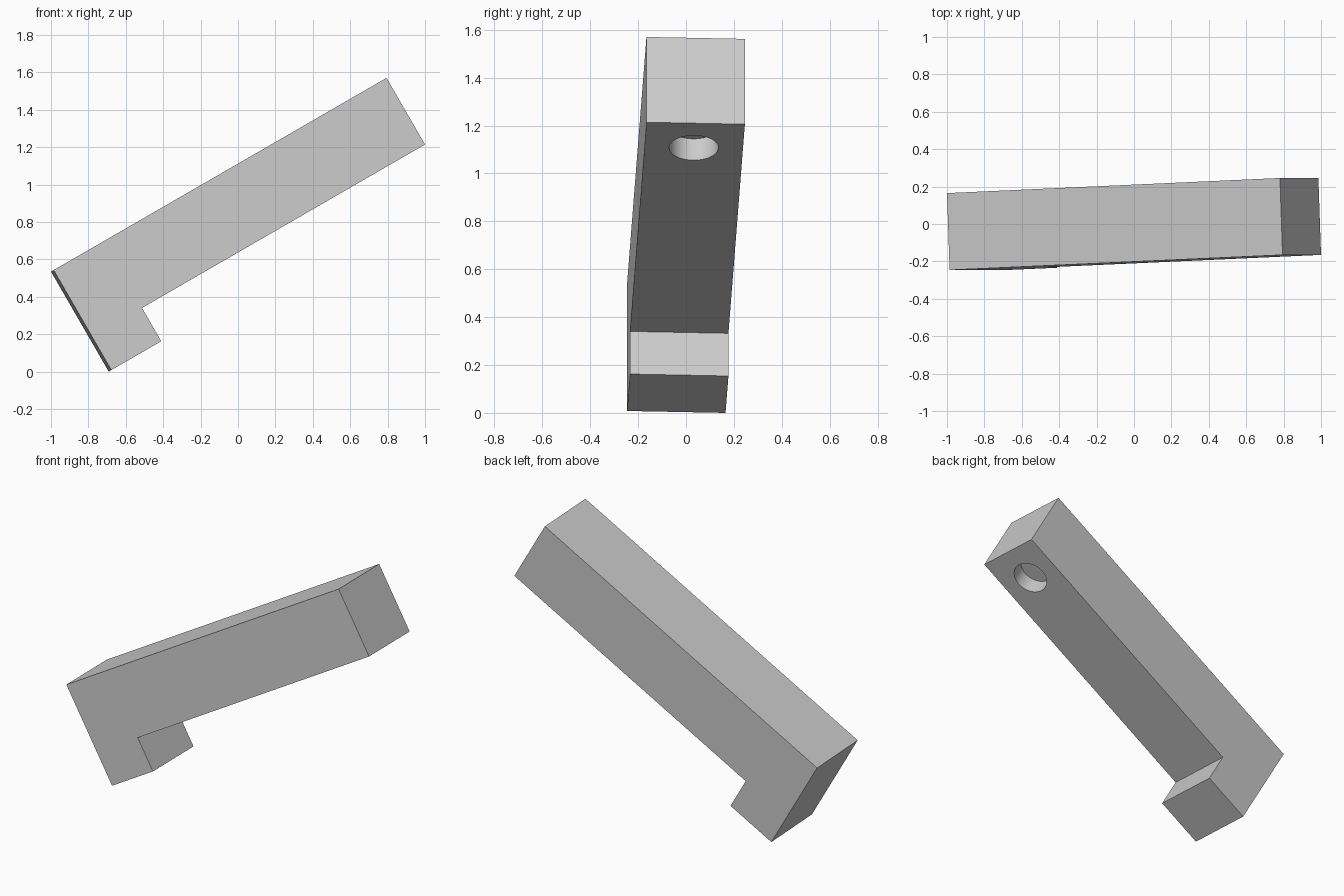
import bpy
import bmesh
from math import radians
from mathutils import Matrix, Vector

cube = bpy.data.objects.get("Cube")
if cube:
    bpy.data.objects.remove(cube, do_unlink=True)

LENGTH = 2.057            # bar length; other sizes are fractions of it
WIDTH = 0.2 * LENGTH      # square bar section
HOLE_RADIUS = 0.05 * LENGTH
HOLE_DEPTH = 0.05 * LENGTH

# Plain grey material
grey = bpy.data.materials.new("plain_grey")
grey.use_nodes = True
colour = (0.6, 0.6, 0.6, 1)
grey.diffuse_color = colour
grey.node_tree.nodes["Principled BSDF"].inputs["Base Color"].default_value = colour


def add_object(name, bm):
    bmesh.ops.recalc_face_normals(bm, faces=bm.faces[:])
    mesh = bpy.data.meshes.new(name)
    bm.to_mesh(mesh)
    bm.free()
    mesh.materials.append(grey)
    obj = bpy.data.objects.new(name, mesh)
    bpy.context.collection.objects.link(obj)
    return obj


# Bar with a short hooked foot: L-shaped profile extruded across the width
profile = [(0, 0), (0.15, 0), (0.15, 0.1), (1, 0.1), (1, 0.3), (0, 0.3)]
bm = bmesh.new()
face = bm.faces.new([bm.verts.new((x * LENGTH, 0, z * LENGTH)) for x, z in profile])
side = bmesh.ops.extrude_face_region(bm, geom=[face])["geom"]
bmesh.ops.translate(bm, vec=(0, WIDTH, 0),
                    verts=[v for v in side if isinstance(v, bmesh.types.BMVert)])
bar = add_object("hooked_bar", bm)

# Shallow blind hole in the underside near the far end
bm = bmesh.new()
bmesh.ops.create_cone(bm, cap_ends=True, segments=64, radius1=HOLE_RADIUS,
                      radius2=HOLE_RADIUS, depth=2 * HOLE_DEPTH,
                      matrix=Matrix.Translation((0.9 * LENGTH, WIDTH / 2, 0.1 * LENGTH)))
cutter = add_object("hole_cutter", bm)
cutter.hide_render = True

bpy.context.view_layer.objects.active = bar
bar.select_set(True)
cut = bar.modifiers.new("hole", 'BOOLEAN')
cut.operation = 'DIFFERENCE'
cut.solver = 'EXACT'
cut.object = cutter
bpy.ops.object.modifier_apply(modifier=cut.name)
bpy.data.objects.remove(cutter, do_unlink=True)

# Tilt the bar upward with a slight turn, then centre it and rest it on the floor
bar.data.transform(Matrix.Rotation(radians(-30), 4, 'Y') @ Matrix.Rotation(radians(2.25), 4, 'Z'))
low, high = [Vector([pick(v.co[i] for v in bar.data.vertices) for i in range(3)])
             for pick in (min, max)]
middle = (low + high) / 2
bar.data.transform(Matrix.Translation((-middle.x, -middle.y, -low.z)))

bpy.ops.object.shade_smooth_by_angle(angle=radians(30))
